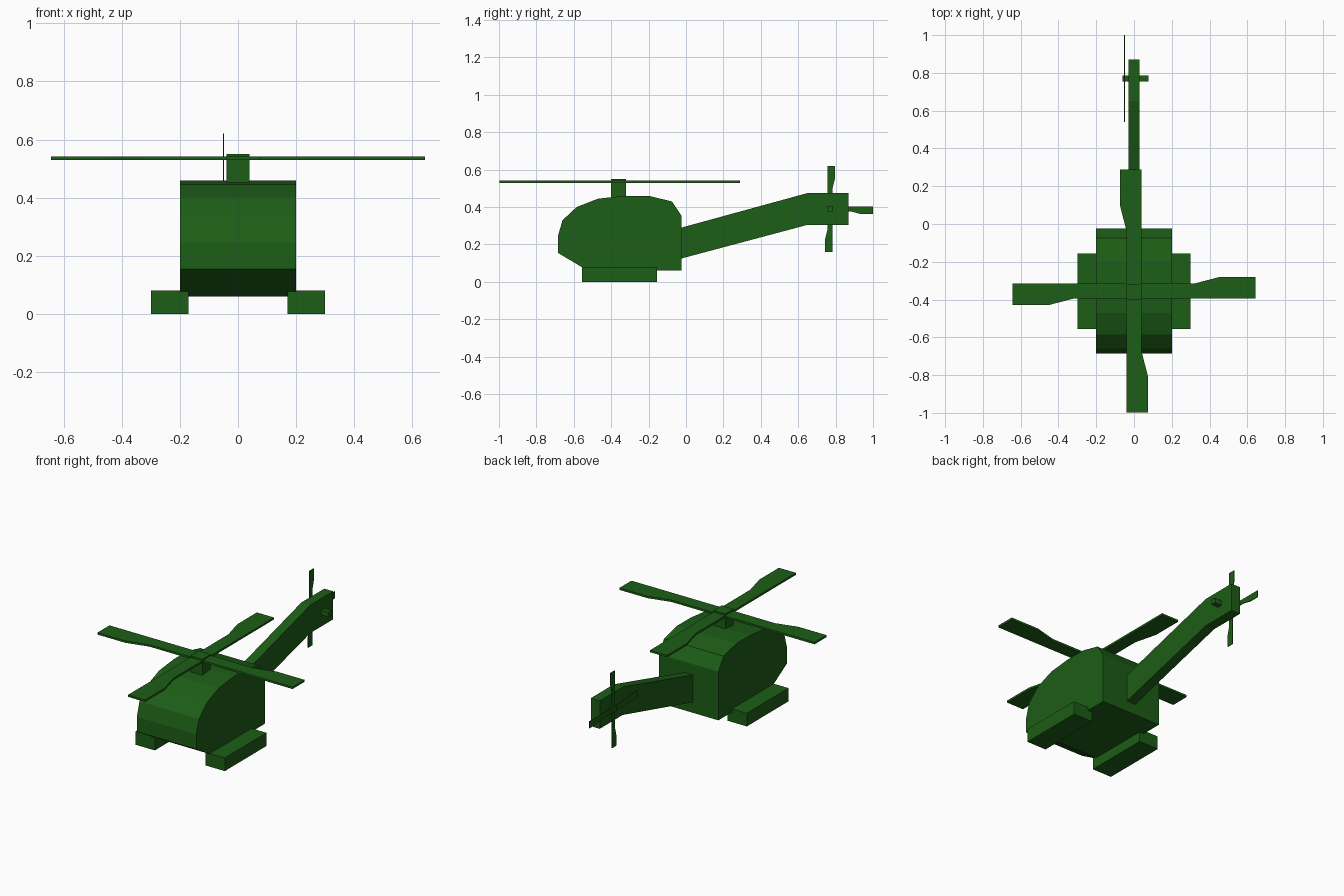
import bpy
from math import pi
from mathutils import Matrix, Vector

if "Cube" in bpy.data.objects:
    bpy.data.objects.remove(bpy.data.objects["Cube"])

green = bpy.data.materials.new("green_paint")
green.diffuse_color = (0.012, 0.11, 0.008, 1)
green.use_nodes = True
green.node_tree.nodes["Principled BSDF"].inputs["Base Color"].default_value = green.diffuse_color


def prism(name, outline, a, b, axis="X", matrix=None):
    """Extrude a closed 2D outline from a to b along X (outline is y,z) or Z (outline is x,y)."""
    n = len(outline)
    verts = [Vector((t, p, q) if axis == "X" else (p, q, t))
             for t in (a, b) for p, q in outline]
    if matrix:
        verts = [matrix @ v for v in verts]
    faces = [tuple(reversed(range(n))), tuple(range(n, 2 * n))]
    faces += [(i, (i + 1) % n, n + (i + 1) % n, n + i) for i in range(n)]
    mesh = bpy.data.meshes.new(name)
    mesh.from_pydata(verts, [], faces)
    mesh.materials.append(green)
    obj = bpy.data.objects.new(name, mesh)
    bpy.context.collection.objects.link(obj)
    return obj


def box(name, x0, x1, y0, y1, z0, z1):
    return prism(name, [(y0, z0), (y1, z0), (y1, z1), (y0, z1)], x0, x1)


def rotor(name, matrix):
    """Four-bladed cross; each blade widens on one side towards its tip."""
    blade = [(0.04, -0.04), (0.643, -0.04), (0.643, 0.075), (0.455, 0.075), (0.32, 0.04)]
    outline = []
    for k in range(4):
        turn = Matrix.Rotation(k * pi / 2, 2)
        outline += [tuple(turn @ Vector(p)) for p in blade]
    return prism(name, outline, -0.006, 0.006, "Z", matrix)


# Cabin: rounded side profile, counter-clockwise from the lower front
prism("cabin", [(-0.525, 0.06), (-0.025, 0.06), (-0.025, 0.355), (-0.075, 0.43),
                (-0.2, 0.46), (-0.33, 0.46), (-0.47, 0.445), (-0.585, 0.4),
                (-0.66, 0.33), (-0.685, 0.245), (-0.685, 0.155)], -0.2, 0.2)

# Tail boom
prism("tail_boom", [(-0.025, 0.125), (0.65, 0.305), (0.87, 0.305),
                    (0.87, 0.475), (0.65, 0.475), (-0.025, 0.29)], -0.03, 0.03)

# Landing skids
box("right_skid", 0.17, 0.30, -0.555, -0.155, 0, 0.08)
box("left_skid", -0.30, -0.17, -0.555, -0.155, 0, 0.08)

# Main mast and rotor
box("rotor_mast", -0.04, 0.04, -0.4, -0.32, 0.45, 0.55)
rotor("main_rotor", Matrix.Translation((0, -0.355, 0.535)))

# Tail axle and small rotor on the left side
box("tail_axle", -0.062, 0.078, 0.755, 0.785, 0.375, 0.405)
rotor("tail_rotor", Matrix.Translation((-0.05, 0.77, 0.39))
      @ Matrix.Rotation(-pi / 2, 4, "Y") @ Matrix.Scale(0.358, 4))
